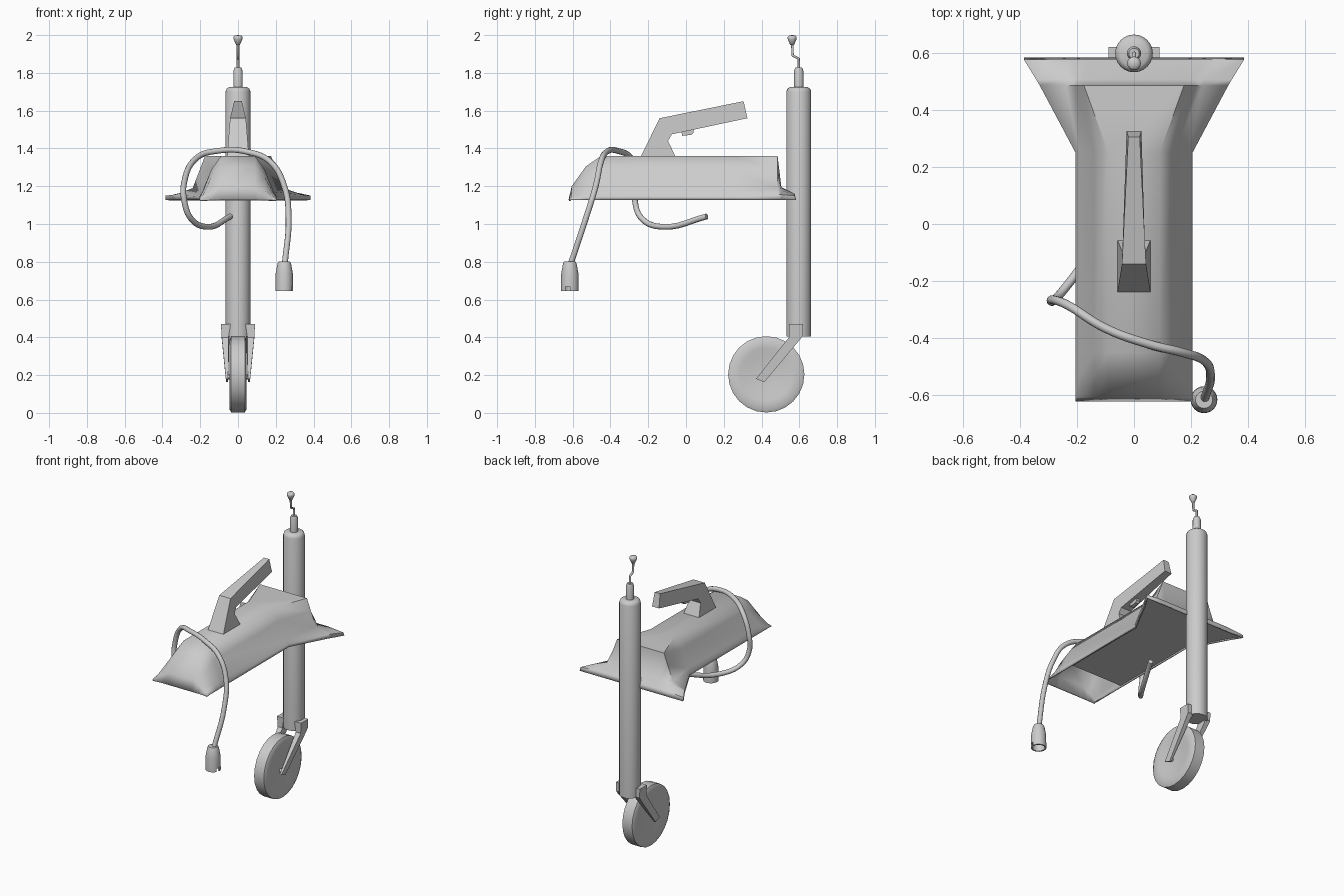
import bpy, bmesh, math
from mathutils import Vector

if "Cube" in bpy.data.objects:
    bpy.data.objects.remove(bpy.data.objects["Cube"])


def make(name, verts, faces, smooth=35):
    bm = bmesh.new()
    vs = [bm.verts.new(v) for v in verts]
    for f in faces:
        bm.faces.new([vs[i] for i in f])
    bmesh.ops.remove_doubles(bm, verts=bm.verts, dist=1e-4)
    bmesh.ops.recalc_face_normals(bm, faces=bm.faces)
    me = bpy.data.meshes.new(name)
    bm.to_mesh(me)
    bm.free()
    ob = bpy.data.objects.new(name, me)
    bpy.context.collection.objects.link(ob)
    bpy.ops.object.select_all(action='DESELECT')
    ob.select_set(True)
    bpy.context.view_layer.objects.active = ob
    if smooth:
        bpy.ops.object.shade_smooth_by_angle(angle=math.radians(smooth))
    return ob


def lathe(name, profile, center, axis='Z', n=24, smooth=50):
    """Revolve (radius, height) pairs; start and end at radius 0 for a closed solid."""
    c, verts, faces = Vector(center), [], []
    for r, h in profile:
        for i in range(n):
            a = 2 * math.pi * i / n
            u, v = r * math.cos(a), r * math.sin(a)
            verts.append(c + (Vector((u, v, h)) if axis == 'Z' else Vector((h, u, v))))
    for k in range(len(profile) - 1):
        for i in range(n):
            j = (i + 1) % n
            faces.append((k*n + i, k*n + j, (k+1)*n + j, (k+1)*n + i))
    return make(name, verts, faces, smooth)


def slab(name, pts):
    """Side profile (y, z, x_low, x_high) turned into a solid."""
    n = len(pts)
    verts = [(p[2], p[0], p[1]) for p in pts] + [(p[3], p[0], p[1]) for p in pts]
    faces = [tuple(range(n)), tuple(range(2*n - 1, n - 1, -1))]
    faces += [(i, (i+1) % n, n + (i+1) % n, n + i) for i in range(n)]
    return make(name, verts, faces, 0)


def tube(name, pts, radius, kind='BEZIER'):
    cu = bpy.data.curves.new(name, 'CURVE')
    cu.dimensions = '3D'
    cu.bevel_depth, cu.bevel_resolution, cu.use_fill_caps = radius, 3, True
    cu.resolution_u = 6
    sp = cu.splines.new(kind)
    if kind == 'BEZIER':
        sp.bezier_points.add(len(pts) - 1)
        for b, p in zip(sp.bezier_points, pts):
            b.co = p
            b.handle_left_type = b.handle_right_type = 'AUTO'
    else:
        sp.points.add(len(pts) - 1)
        for b, p in zip(sp.points, pts):
            b.co = (*p, 1)
    ob = bpy.data.objects.new(name, cu)
    bpy.context.collection.objects.link(ob)
    bpy.ops.object.select_all(action='DESELECT')
    ob.select_set(True)
    bpy.context.view_layer.objects.active = ob
    bpy.ops.object.convert(target='MESH')
    bpy.ops.object.shade_smooth_by_angle(angle=math.radians(50))


# Hitch cover: half cross-sections (x, z) at each y, mirrored into a shell
side = [.09, .14, .19, .205]
B = 1.128
rows = [
    (-.622, list(zip(side, [B] * 4))),
    (-.605, list(zip(side, [1.20, 1.175, 1.145, 1.135]))),
    (-.53, list(zip(side, [1.305, 1.25, 1.16, 1.14]))),
    (-.45, list(zip(side, [1.36, 1.29, 1.17, 1.145]))),
    (.25, list(zip(side, [1.36, 1.29, 1.17, 1.145]))),
    (.485, [(.175, 1.36), (.205, 1.28), (.24, 1.19), (.33, 1.155)]),
    (.505, [(.17, 1.195), (.20, 1.192), (.245, 1.18), (.342, 1.155)]),
    (.575, [(.17, 1.16), (.22, 1.16), (.27, 1.16), (.385, 1.15)]),
    (.583, [(.17, B), (.22, B), (.27, B), (.385, B)]),
]
verts, faces = [], []
for y, half in rows:
    half = half + [(half[-1][0], B)]
    section = [(-x, z) for x, z in reversed(half)] + half
    verts += [(x, y, z) for x, z in section]
w = 10
for r in range(len(rows) - 1):
    for c in range(w - 1):
        ids = [r*w + c, r*w + c + 1, (r+1)*w + c + 1, (r+1)*w + c]
        uniq = []
        for i in ids:
            if all((Vector(verts[i]) - Vector(verts[k])).length > 1e-4 for k in uniq):
                uniq.append(i)
        if len(uniq) > 2:
            faces.append(uniq)
cover = make("hitch_cover", verts, faces, 62)
if sum(p.normal.z * p.area for p in cover.data.polygons) < 0:
    cover.data.flip_normals()
sol = cover.modifiers.new("thickness", 'SOLIDIFY')
sol.thickness, sol.offset = .01, -1

# Floor plate closing the underside behind the front opening
outline = [(.195, -.36), (.195, .25), (.375, .572)]
outline += [(-x, y) for x, y in reversed(outline)]
n = len(outline)
verts = [(x, y, z) for z in (1.135, 1.145) for x, y in outline]
make("floor_plate", verts, [tuple(range(n)), tuple(range(n, 2*n))] +
     [(i, (i+1) % n, n + (i+1) % n, n + i) for i in range(n)], 0)

# Grip handle and its trigger
slab("handle", [(y, z, -x, x) for y, z, x in [
    (-.24, 1.355, .058), (-.14, 1.56, .042), (.305, 1.65, .02), (.325, 1.56, .026),
    (-.075, 1.475, .038), (-.095, 1.44, .042), (-.055, 1.355, .058)]])
slab("trigger", [(y, z, -.013, .013) for y, z in [
    (-.025, 1.49), (-.02, 1.467), (.03, 1.472), (.04, 1.485), (.04, 1.51), (-.025, 1.5)]])

# Jockey post with its neck, crank and knob
PY = .597
lathe("jockey_post", [(0, .405), (.066, .405), (.066, 1.70), (.06, 1.716), (.048, 1.724),
                      (0, 1.724)], (0, PY, 0))
lathe("post_neck", [(0, 1.72), (.025, 1.72), (.025, 1.81), (.018, 1.828), (0, 1.828)], (0, PY, 0), n=16)
tube("crank", [(0, .597, 1.82), (0, .597, 1.875), (0, .565, 1.892), (0, .562, 1.97)], .007, 'POLY')
lathe("crank_knob", [(0, 1.945), (.01, 1.948), (.024, 1.98), (.024, 1.99), (.016, 1.998), (0, 2.0)],
      (0, .562, 0), n=16)

# Wheel and axle
half = [(0, .032), (.10, .034), (.14, .043), (.185, .045), (.202, .036)]
profile = [(r, -h) for r, h in half] + half[::-1]
lathe("wheel", profile, (0, .425, .204), 'X', smooth=35)
lathe("axle", [(0, -.055), (.012, -.055), (.012, .055), (0, .055)], (0, .405, .19), 'X', n=12)

# Fork arms, one per side
arm = [(.545, .47, .04, .09), (.62, .47, .04, .09), (.62, .41, .045, .087),
       (.605, .39, .052, .086), (.415, .163, .052, .063), (.37, .18, .052, .064),
       (.545, .40, .05, .086)]
for s, label in ((1, "right"), (-1, "left")):
    slab("fork_arm_" + label, [(y, z, s*a, s*b) for y, z, a, b in arm])

# Power cable
tube("cable", [(-.04, .11, 1.04), (-.165, -.12, .985), (-.25, -.235, 1.03), (-.284, -.27, 1.12),
               (-.285, -.265, 1.22), (-.23, -.285, 1.34), (-.1, -.365, 1.388), (.05, -.42, 1.382),
               (.17, -.45, 1.33), (.245, -.478, 1.2), (.268, -.53, 1.03), (.248, -.61, .79)], .0155)

# Hollow plug with a key notch
plug = lathe("plug", [(0, .802), (.03, .802), (.036, .79), (.046, .735), (.047, .645), (.038, .645),
                      (.038, .69), (0, .69)], (.245, -.615, 0))
notch = slab("notch_cutter", [(y, z, .26, .31) for y, z in [
    (-.638, .63), (-.638, .668), (-.615, .668), (-.615, .63)]])
notch.hide_render = True
notch.hide_viewport = True
cut = plug.modifiers.new("notch", 'BOOLEAN')
cut.operation, cut.object = 'DIFFERENCE', notch
